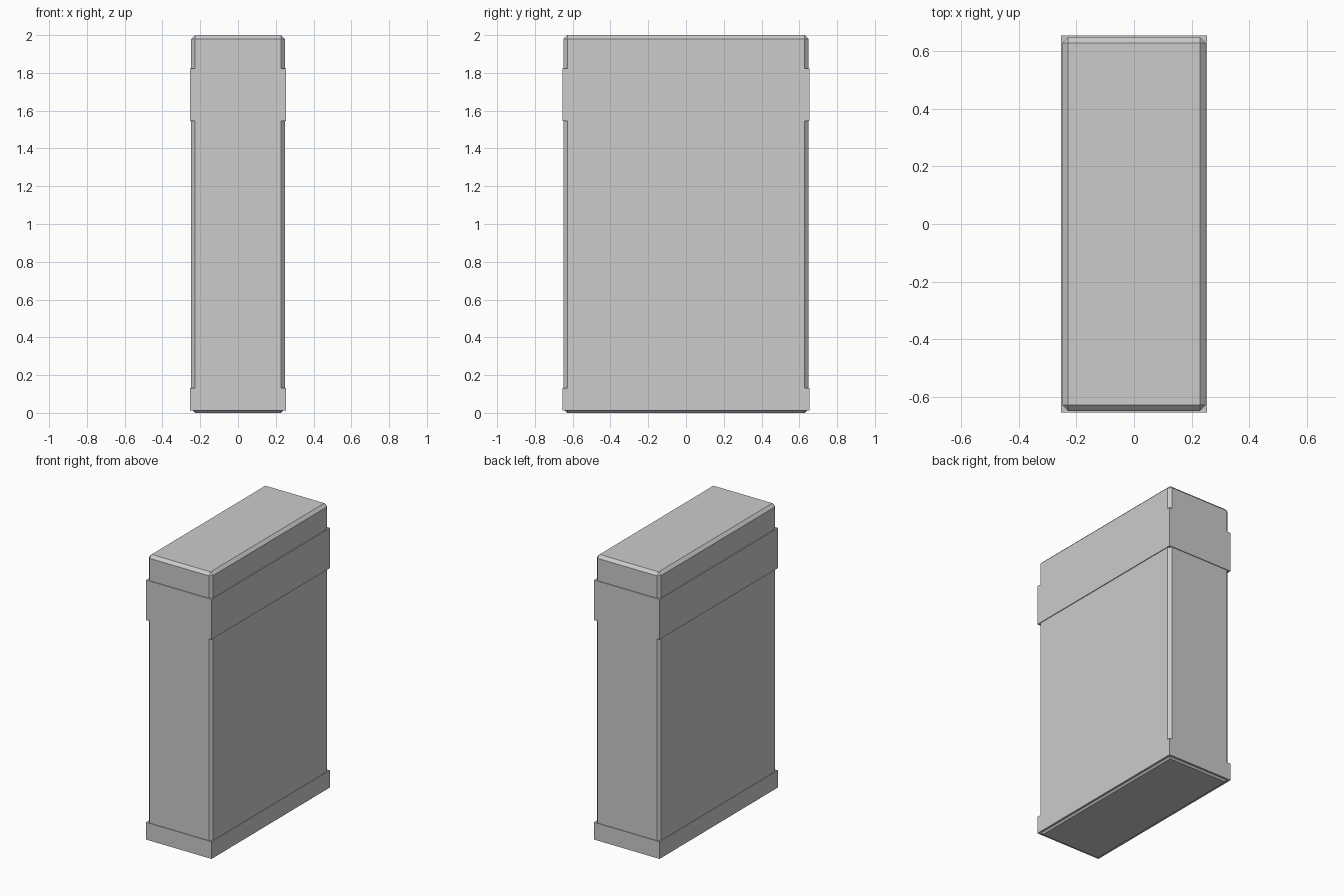
import bpy
import bmesh
from mathutils import Matrix

if "Cube" in bpy.data.objects:
    bpy.data.objects.remove(bpy.data.objects["Cube"])


def box(name, sx, sy, z0, z1, bevel=0.0):
    bm = bmesh.new()
    bmesh.ops.create_cube(bm, size=1, matrix=Matrix.Translation((0, 0, (z0 + z1) / 2))
                          @ Matrix.Diagonal((sx, sy, z1 - z0, 1)))
    if bevel:
        bmesh.ops.bevel(bm, geom=bm.edges[:], offset=bevel, offset_type='OFFSET',
                        segments=1, profile=0.5, affect='EDGES')
    return finish(name, bm)


def finish(name, bm):
    mesh = bpy.data.meshes.new(name)
    bm.to_mesh(mesh)
    bm.free()
    ob = bpy.data.objects.new(name, mesh)
    bpy.context.collection.objects.link(ob)
    return ob


# Main slab with chamfered edges
box("body", 0.496, 1.296, 0.0, 2.0, 0.02)

# Square-cornered strips wrapped around the slab
box("base_band", 0.506, 1.306, 0.012, 0.132)
box("upper_band", 0.506, 1.306, 1.544, 1.824)

# Thin square panel on the right face only
bm = bmesh.new()
corners = [(-0.325, 0.68), (0.325, 0.68), (0.325, 1.33), (-0.325, 1.33)]
bm.faces.new([bm.verts.new((0.25, y, z)) for y, z in corners])
finish("side_panel", bm)
